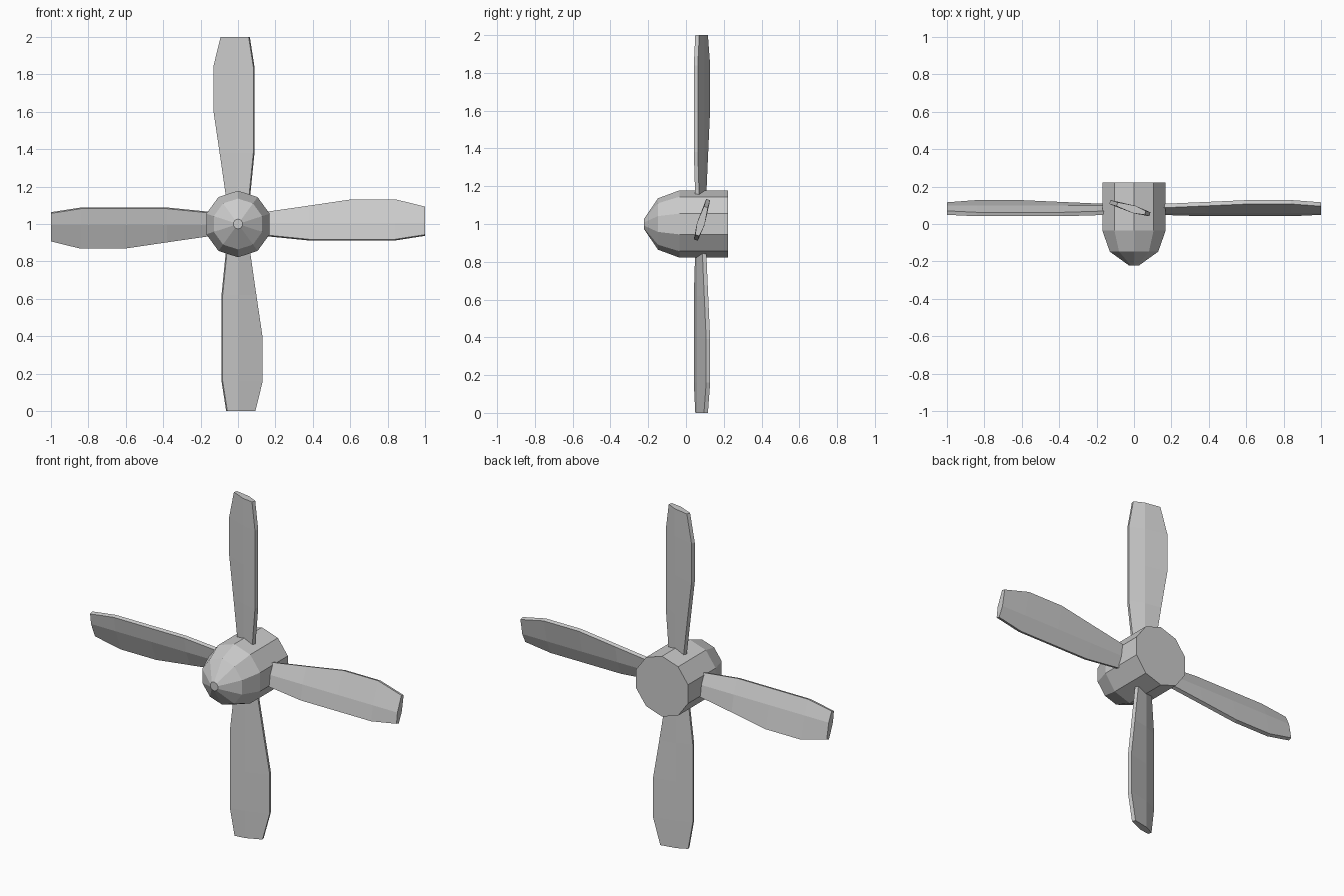
import bpy, bmesh
from math import sin, cos, pi, radians
from mathutils import Matrix, Vector

if "Cube" in bpy.data.objects:
    bpy.data.objects.remove(bpy.data.objects["Cube"])


def loft(name, rings):
    """Skin equal-length rings of points and cap both ends."""
    bm = bmesh.new()
    loops = [[bm.verts.new(p) for p in ring] for ring in rings]
    n = len(loops[0])
    for a, b in zip(loops, loops[1:]):
        for i in range(n):
            j = (i + 1) % n
            bm.faces.new((a[i], a[j], b[j], b[i]))
    bm.faces.new(loops[0])
    bm.faces.new(loops[-1])
    bmesh.ops.recalc_face_normals(bm, faces=bm.faces[:])
    mesh = bpy.data.meshes.new(name)
    bm.to_mesh(mesh)
    bm.free()
    obj = bpy.data.objects.new(name, mesh)
    bpy.context.collection.objects.link(obj)
    return obj


# Ten-sided hub with a tapered nose: (y, radius)
profile = [(-0.223, 0.026), (-0.148, 0.136), (-0.035, 0.178), (0.223, 0.178)]
loft("hub", [[(r * sin(2 * pi * i / 10), y, 1 + r * cos(2 * pi * i / 10))
              for i in range(10)] for y, r in profile])

# Pitched blade stations: (distance from axis, upper edge, lower edge)
stations = [(0.15, 0.062, -0.062), (0.38, 0.095, -0.085), (0.61, 0.129, -0.085),
            (0.84, 0.129, -0.085), (1.0, 0.09, -0.06)]
pitch = radians(17)
edge, ridge = 0.011, 0.021


def section(x, hi, lo):
    # Six-sided blade section, thickest in the middle, thin at both edges
    c, s = cos(pitch), sin(pitch)
    hi, lo = hi / c, lo / c
    pts = [(hi, -edge), (hi, edge), (0, ridge), (lo, edge), (lo, -edge), (0, -ridge)]
    return [Vector((x, 0.078 + u * s + t * c, u * c - t * s)) for u, t in pts]


# Four blades around the hub axis
for k, side in enumerate(("right", "top", "left", "bottom")):
    turn = Matrix.Translation((0, 0, 1)) @ Matrix.Rotation(-k * pi / 2, 4, 'Y')
    loft("blade_" + side, [[turn @ p for p in section(*st)] for st in stations])
